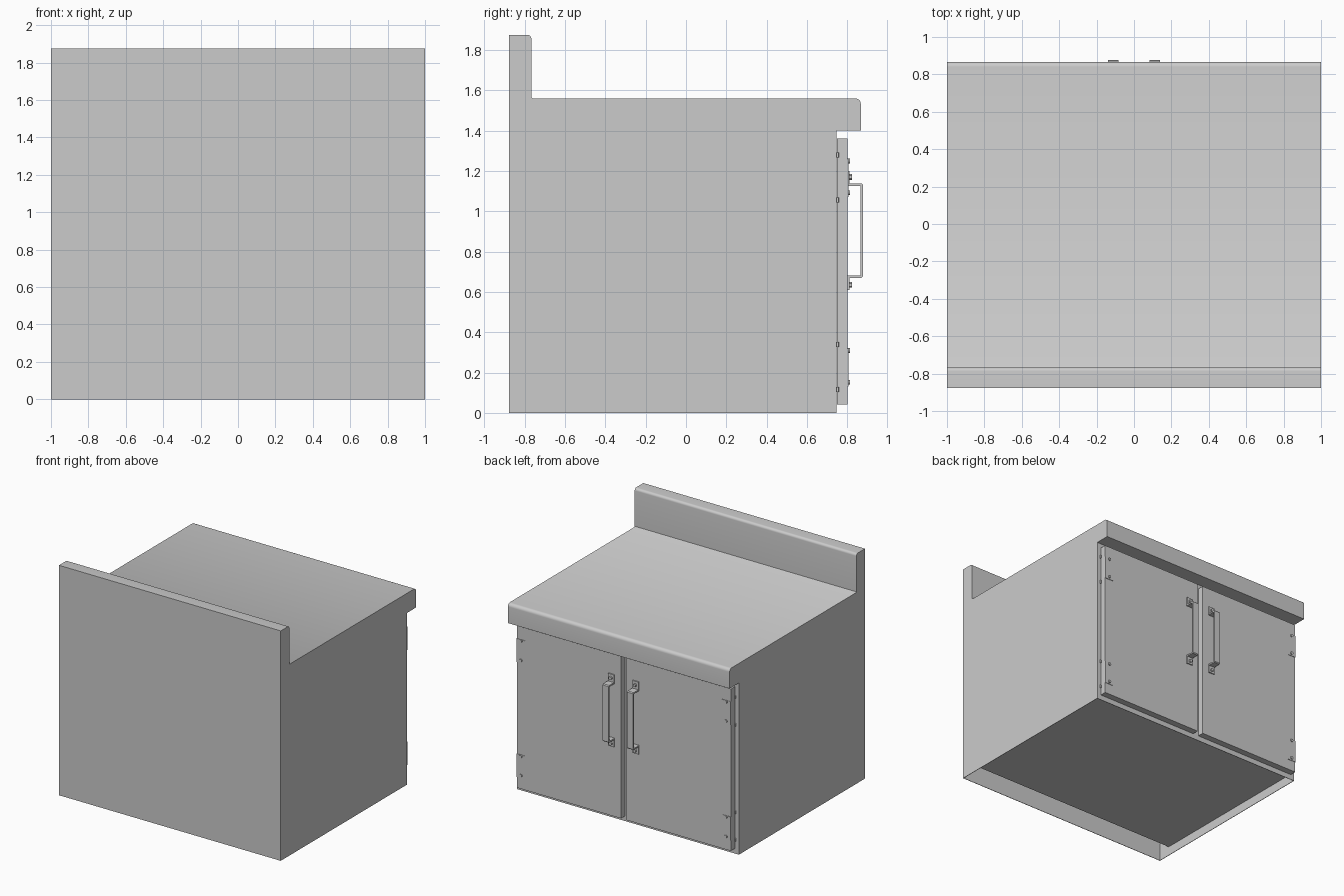
import bpy, bmesh, math
from mathutils import Vector, Matrix

cube = bpy.data.objects.get("Cube")
if cube:
    bpy.data.objects.remove(cube, do_unlink=True)


def material(name, value):
    mat = bpy.data.materials.new(name)
    mat.use_nodes = True
    colour = (value, value, value, 1)
    mat.diffuse_color = colour
    mat.node_tree.nodes["Principled BSDF"].inputs["Base Color"].default_value = colour
    return mat


STEEL = material("light grey steel", 0.6)


def finish(name, bm, smooth=False):
    bmesh.ops.recalc_face_normals(bm, faces=bm.faces)
    mesh = bpy.data.meshes.new(name)
    bm.to_mesh(mesh)
    bm.free()
    mesh.materials.append(STEEL)
    obj = bpy.data.objects.new(name, mesh)
    bpy.context.collection.objects.link(obj)
    if smooth:
        bpy.ops.object.select_all(action="DESELECT")
        obj.select_set(True)
        bpy.context.view_layer.objects.active = obj
        bpy.ops.object.shade_smooth_by_angle(angle=math.radians(35))
    return obj


def extrude_profile(points, x0, x1):
    """Sweep a closed outline of (y, z) points from x0 to x1."""
    bm = bmesh.new()
    face = bm.faces.new([bm.verts.new((x0, y, z)) for y, z in points])
    geom = bmesh.ops.extrude_face_region(bm, geom=[face])["geom"]
    moved = [g for g in geom if isinstance(g, bmesh.types.BMVert)]
    bmesh.ops.translate(bm, verts=moved, vec=(x1 - x0, 0, 0))
    # The starting cap is kept by hand so the sweep is closed
    if not face.is_valid or len(bm.faces) < len(points) + 2:
        bmesh.ops.holes_fill(bm, edges=[e for e in bm.edges if e.is_boundary], sides=0)
    return bm


def arc(cy, cz, radius, start, end, steps=6):
    angles = [math.radians(start + (end - start) * i / steps) for i in range(steps + 1)]
    return [(cy + radius * math.cos(a), cz + radius * math.sin(a)) for a in angles]


def box(name, x, y, z):
    """Box from (low, high) ranges along each axis."""
    bm = bmesh.new()
    bmesh.ops.create_cube(bm, size=1)
    ranges = (x, y, z)
    for v in bm.verts:
        v.co = Vector([(a + b) / 2 + c * abs(b - a) for (a, b), c in zip(ranges, v.co)])
    return finish(name, bm)


def rod(name, centre, radius, depth, axis="Y", sides=16):
    bm = bmesh.new()
    bmesh.ops.create_cone(bm, cap_ends=True, segments=sides, radius1=radius,
                          radius2=radius, depth=depth)
    if axis == "Y":
        bmesh.ops.rotate(bm, verts=bm.verts, matrix=Matrix.Rotation(math.pi / 2, 3, "X"))
    bmesh.ops.translate(bm, verts=bm.verts, vec=centre)
    return finish(name, bm, smooth=True)


BACK, FRONT, SPLASH, FLOOR, SHEET = -0.878, 0.747, -0.767, 0.075, 0.004

# Outer outline of cabinet, worktop and splashback
outline = [(FRONT, 0), (FRONT, 1.4), (0.867, 1.4)]
outline += arc(0.84, 1.533, 0.027, 0, 90)
outline += [(SPLASH + 0.008, 1.56), (SPLASH, 1.565)]
outline += arc(SPLASH - 0.02, 1.855, 0.02, 0, 90)
outline += [(BACK, 1.875), (BACK, 0)]

# Underside: hollow behind the back sheet, then a raised floor
underside = [(BACK + SHEET, 0), (BACK + SHEET, 1.55), (SPLASH, 1.55),
             (SPLASH, FLOOR), (FRONT - SHEET, FLOOR), (FRONT - SHEET, 0)]
inner = 1 - SHEET
finish("cabinet_body", extrude_profile(outline + underside, -inner, inner), smooth=True)

# Doors with hinges and handles on both halves
DOOR = 0.801
for side, s in (("left", 1), ("right", -1)):
    finish(side + "_side_panel", extrude_profile(outline, s * inner, s), smooth=True)
    box(side + "_door", (s * 0.025, s * 0.965), (FRONT + 0.001, DOOR), (0.042, 1.362))

    # Hinges: leaf on the door, two screws, and a knuckle at each end
    for level, low in (("lower", 0.11), ("upper", 1.05)):
        name = f"{side}_{level}_hinge"
        high = low + 0.235
        box(name + "_leaf", (s * 0.89, s * 0.966), (DOOR, DOOR + 0.004),
            (low + 0.02, high - 0.025))
        for i, z in enumerate((low + 0.042, high - 0.036)):
            rod(f"{name}_screw_{i}", (s * 0.925, DOOR + 0.006, z), 0.012, 0.012)
        for i, z in enumerate((low + 0.005, high - 0.005)):
            rod(f"{name}_knuckle_{i}", (s * 0.97, 0.752, z), 0.006, 0.025, "Z")

    # Bent strap handle: feet on the door, standoffs and grip
    strap = [(DOOR, 1.2), (DOOR, 1.126), (0.866, 1.126), (0.866, 0.682), (DOOR, 0.682),
             (DOOR, 0.61), (0.81, 0.61), (0.81, 0.67), (0.871, 0.67), (0.878, 0.677),
             (0.878, 1.131), (0.871, 1.138), (0.81, 1.138), (0.81, 1.2)]
    finish(side + "_handle", extrude_profile(strap, s * 0.083, s * 0.138))
    for i, z in enumerate((0.635, 1.17)):
        rod(f"{side}_handle_bolt_{i}", (s * 0.11, 0.815, z), 0.014, 0.016, sides=6)
